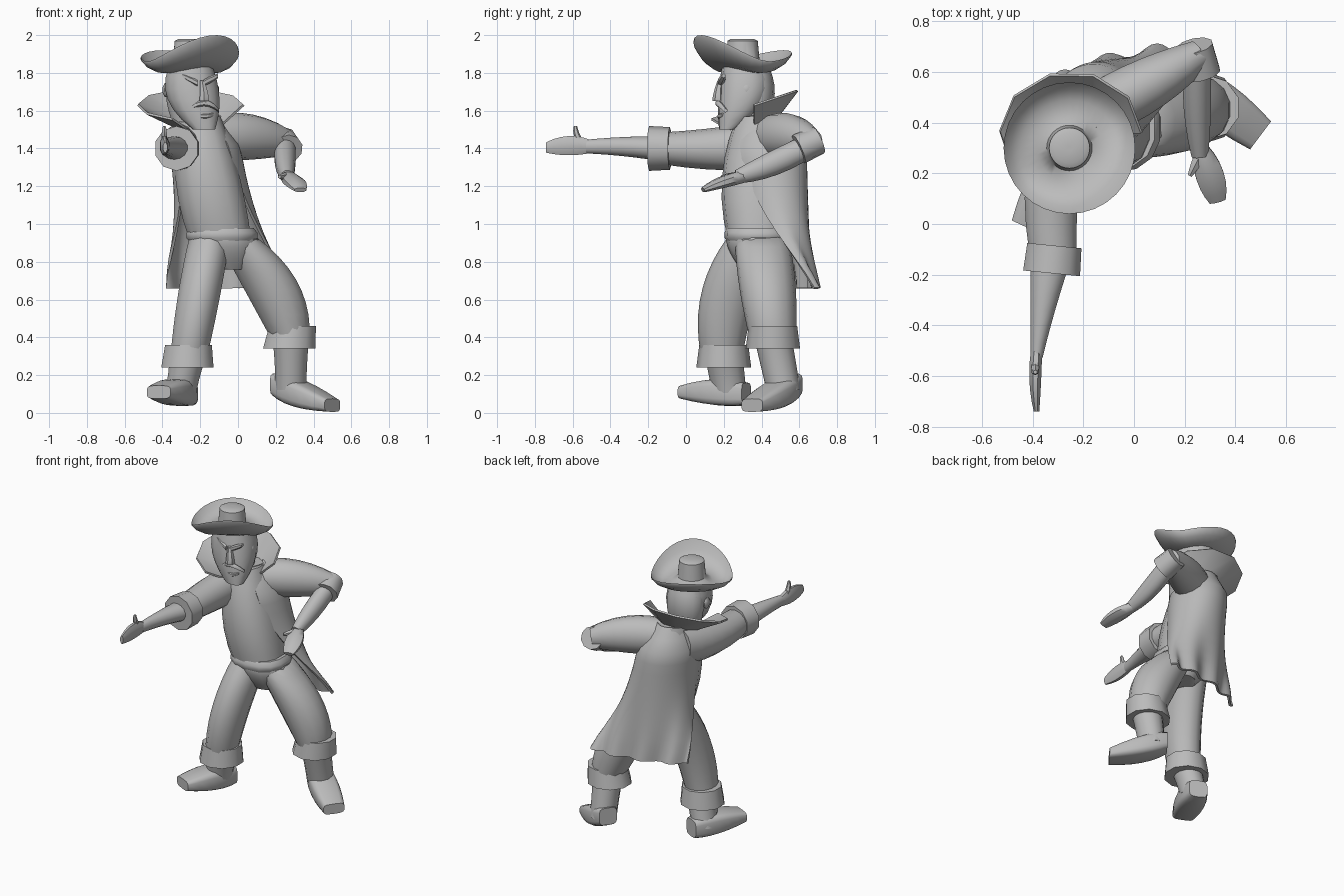
import bpy, bmesh
from math import sin, cos, radians, pi, tau
from mathutils import Vector

default_cube = bpy.data.objects.get("Cube")
if default_cube:
    bpy.data.objects.remove(default_cube, do_unlink=True)

GREY = (.5, .5, .5, 1)
clay = bpy.data.materials.new("plain_grey")
clay.use_nodes = True
clay.diffuse_color = GREY
shader = clay.node_tree.nodes["Principled BSDF"]
shader.inputs["Base Color"].default_value = GREY

UP = Vector((0, 0, 1))
FRONT = Vector((0, -1, 0))
SIDE = Vector((1, 0, 0))


def skin(name, rows, closed=True, thickness=0, crease=50):
    """Bridge rows of points into one surface, capped or given a cloth thickness."""
    bm = bmesh.new()
    grid = [[bm.verts.new(point) for point in row] for row in rows]
    for low, high in zip(grid, grid[1:]):
        for i in range(len(low) if closed else len(low) - 1):
            j = (i + 1) % len(low)
            bm.faces.new((low[i], low[j], high[j], high[i]))
    if closed:
        bm.faces.new(grid[0])
        bm.faces.new(grid[-1])
    bmesh.ops.recalc_face_normals(bm, faces=bm.faces)
    mesh = bpy.data.meshes.new(name)
    bm.to_mesh(mesh)
    bm.free()
    mesh.materials.append(clay)
    obj = bpy.data.objects.new(name, mesh)
    bpy.context.collection.objects.link(obj)
    bpy.ops.object.select_all(action='DESELECT')
    obj.select_set(True)
    bpy.context.view_layer.objects.active = obj
    if thickness:
        solid = obj.modifiers.new("cloth", 'SOLIDIFY')
        solid.thickness = thickness
        solid.offset = 0
        bpy.ops.object.modifier_apply(modifier=solid.name)
    bpy.ops.object.shade_smooth_by_angle(angle=radians(crease))


def blend(t, triple):
    """Quadratic curve running through a start, a middle and an end value."""
    start, middle, end = triple
    return (start * ((1 - t) * (1 - 2 * t)) + middle * (4 * t * (1 - t))
            + end * (t * (2 * t - 1)))


def ring(centre, normal, wide, deep, sides, power):
    """Ellipse around a centre; a power below one makes it boxier."""
    normal = Vector(normal).normalized()
    across = SIDE if abs(normal.z) > .9 else normal.cross(UP).normalized()
    along = normal.cross(across)

    def bend(value):
        return abs(value) ** power * (1 if value > 0 else -1)

    turns = [tau * (i + .5) / sides for i in range(sides)]
    return [centre + across * wide * bend(cos(t)) + along * deep * bend(sin(t))
            for t in turns]


def limb(name, path, wide, deep=None, facing=None, sides=14, power=1, steps=6):
    """Tapered tube through three points, square to its path or to a direction."""
    path = [Vector(point) for point in path]
    rows = []
    for i in range(steps + 1):
        t = i / steps
        normal = facing or blend(t + .1, path) - blend(t - .1, path)
        rows.append(ring(blend(t, path), normal, blend(t, wide),
                         blend(t, deep or wide), sides, power))
    skin(name, rows)


def band(name, centre, axis, radius, length, flare=1.1):
    """Turned-back cuff, slightly wider at its far end."""
    axis = Vector(axis).normalized()
    ends = [(-.5, .75), (-.5, 1), (.5, flare), (.5, .75)]
    skin(name, [ring(Vector(centre) + axis * length * place, axis,
                     radius * size, radius * size, sides=10, power=1)
                for place, size in ends])


# Hat: turned profile whose brim folds up at front and back
def hat(x, y, fold, sides=32):
    crown = [(.01, 1.98), (.06, 1.98), (.08, 1.97), (.09, 1.86)]
    brim = [(.13, 1.83), (.19, 1.82), (.23, 1.83), (.26, 1.86),
            (.26, 1.85), (.23, 1.82), (.18, 1.8), (.1, 1.8)]
    rows = []
    for radius, height in crown + brim:
        row = []
        for i in range(sides):
            t = tau * i / sides
            lean = cos(t - fold)
            lift = (.14 if lean > 0 else .06) * abs(lean) ** 1.6 * (radius / .26) ** 2
            if (radius, height) in crown:
                lift = 0
            row.append((x + radius * cos(t), y + radius * sin(t), height + lift))
        rows.append(row)
    skin("hat", rows)


hat(x=-.255, y=.3, fold=radians(-58))

# Head, hair and neck
limb("head", [(-.18, .22, 1.5), (-.235, .3, 1.66), (-.25, .31, 1.83)],
     wide=(.06, .14, .12), deep=(.045, .13, .12), facing=UP, power=.85)
limb("hair", [(-.25, .36, 1.54), (-.255, .37, 1.69), (-.25, .34, 1.83)],
     wide=(.1, .13, .11), deep=(.07, .1, .1), facing=UP)
limb("neck", [(-.21, .4, 1.4), (-.22, .38, 1.5), (-.22, .36, 1.6)], wide=(.1, .08, .08))

# Face details
limb("nose", [(-.18, .17, 1.65), (-.18, .17, 1.69), (-.19, .18, 1.76)],
     wide=(.03, .025, .014), facing=UP, sides=6)
limb("moustache", [(-.27, .2, 1.6), (-.18, .17, 1.64), (-.1, .21, 1.6)],
     wide=(.01, .016, .01), facing=SIDE, sides=6)
limb("lower_lip", [(-.23, .2, 1.58), (-.18, .18, 1.57), (-.13, .2, 1.58)],
     wide=(.01, .015, .01), facing=SIDE, sides=6)
for side, sign in (("right", -1), ("left", 1)):
    brow, ear = -.2 + sign * .055, -.25 + sign * .13
    slant = Vector((sign * .04, .01, .02))
    middle = Vector((brow, .19, 1.765))
    limb(side + "_brow", [middle - slant, middle, middle + slant],
         wide=(.016, .018, .012), facing=SIDE, sides=6)
    limb(side + "_ear", [(ear, .35, 1.71), (ear, .32, 1.71), (ear, .29, 1.71)],
         wide=(.01, .02, .01), deep=(.02, .04, .02), sides=8)

# Shirt, belt and hips
limb("shirt", [(-.09, .38, .9), (-.16, .38, 1.24), (-.2, .4, 1.57)],
     wide=(.165, .175, .11), deep=(.155, .19, .13), facing=UP, power=.85)
limb("belt", [(-.085, .38, .9), (-.085, .38, .94), (-.085, .38, .98)],
     wide=(.17, .195, .17), deep=(.16, .18, .165), facing=(.12, 0, -1), power=.85, steps=3)
limb("hips", [(-.085, .38, .96), (-.07, .39, .88), (-.04, .4, .76)],
     wide=(.17, .185, .1), deep=(.16, .17, .11), facing=UP)


# Coat: open-fronted shell flaring into a fluted skirt, turned with the shoulders
def coat(steps=12, columns=36):
    rows = []
    for k in range(steps + 1):
        t = k / steps
        shoulder = min(1, .5 + 2.8 * t)
        wide = (.18 + .17 * t ** 3) * shoulder
        deep = (.21 - .11 * t * t) * shoulder
        gap = radians(40 + 74 * t * t)
        row = []
        for i in range(columns + 1):
            turn = gap + (tau - 2 * gap) * i / columns - pi / 2
            across = wide * cos(turn)
            flute = .02 * t ** 4 * sin(tau * 4 * i / columns)
            row.append((-.2 + .14 * t + across,
                        .42 + .14 * t * t + deep * sin(turn)
                        + (.08 + .16 * t) * across + flute,
                        1.57 - .91 * t))
        rows.append(row)
    skin("coat", rows, closed=False, thickness=.015)


coat()


# Collar: pointed strip flaring outwards around the neck
def collar(segments=7):
    turns = [radians(250) * i / segments for i in range(segments + 1)]
    neckline = [(-.21 + .13 * cos(t), .36 + .13 * sin(t), 1.53 + .04 * sin(t)) for t in turns]
    edge = [(-.25 + .28 * cos(t), .36 + .24 * sin(t), 1.63 + .08 * sin(t)) for t in turns]
    skin("collar", [neckline, edge], closed=False, thickness=.012, crease=30)


collar()

# Right arm, stretched forward
limb("right_sleeve", [(-.26, .46, 1.43), (-.32, .2, 1.4), (-.32, -.12, 1.4)],
     wide=(.1, .11, .095), deep=(.13, .115, .085), facing=FRONT)
band("right_sleeve_cuff", (-.32, -.14, 1.4), (-.1, -1, 0), radius=.113, length=.11, flare=1.05)
limb("right_forearm", [(-.33, -.15, 1.4), (-.36, -.34, 1.41), (-.385, -.53, 1.41)],
     wide=(.08, .05, .024), deep=(.065, .05, .036), facing=FRONT)
limb("right_hand", [(-.385, -.5, 1.41), (-.39, -.62, 1.415), (-.385, -.74, 1.405)],
     wide=(.024, .025, .012), deep=(.036, .055, .03), facing=FRONT, sides=8)
limb("right_thumb", [(-.39, -.56, 1.44), (-.39, -.58, 1.48), (-.39, -.585, 1.52)],
     wide=(.018, .016, .008), facing=UP, sides=6)

# Left arm, bent with the hand towards the hip
limb("left_sleeve", [(-.12, .46, 1.46), (.07, .56, 1.46), (.26, .67, 1.43)],
     wide=(.11, .105, .06), deep=(.12, .12, .07))
band("left_sleeve_cuff", (.25, .65, 1.42), (.2, -.9, -.4), radius=.075, length=.12)
limb("left_forearm", [(.25, .66, 1.42), (.25, .46, 1.32), (.26, .27, 1.25)],
     wide=(.055, .055, .034), deep=(.06, .064, .036))
limb("left_hand", [(.26, .3, 1.25), (.3, .19, 1.22), (.33, .09, 1.18)],
     wide=(.035, .06, .035), deep=(.034, .032, .014), sides=8)
limb("left_thumb", [(.26, .27, 1.25), (.24, .23, 1.25), (.22, .19, 1.25)],
     wide=(.025, .02, .01), sides=6)

# Legs
limb("right_leg", [(-.15, .37, .93), (-.205, .23, .63), (-.26, .19, .3)],
     wide=(.11, .115, .1), deep=(.15, .15, .11), facing=UP, steps=9)
limb("left_leg", [(-.01, .4, .93), (.17, .43, .68), (.28, .46, .38)],
     wide=(.11, .155, .1), deep=(.14, .15, .12), facing=UP, steps=9)


# Boots: turned-down cuff, shaft and a boxy foot
def boot(side, top, lean, heel, middle, toe):
    top, heel, middle, toe = map(Vector, (top, heel, middle, toe))
    band(side + "_boot_cuff", top, lean, radius=.13, length=.12, flare=1.12)
    ankle = heel.lerp(middle, .6)
    limb(side + "_boot_shaft", [top, top.lerp(ankle, .5), ankle],
         wide=(.1, .088, .085), deep=(.1, .095, .09), facing=UP)
    direction = toe - heel
    direction.z = 0
    limb(side + "_foot", [heel, middle, toe], wide=(.06, .09, .07),
         deep=(.06, .07, .035), facing=direction, power=.5)


boot("right", top=(-.265, .2, .3), lean=(-.05, 0, -1),
     heel=(-.265, .32, .1), middle=(-.33, .17, .11), toe=(-.42, -.015, .11))
boot("left", top=(.28, .46, .4), lean=(-.15, 0, -1),
     heel=(.205, .57, .15), middle=(.33, .48, .1), toe=(.5, .35, .04))
